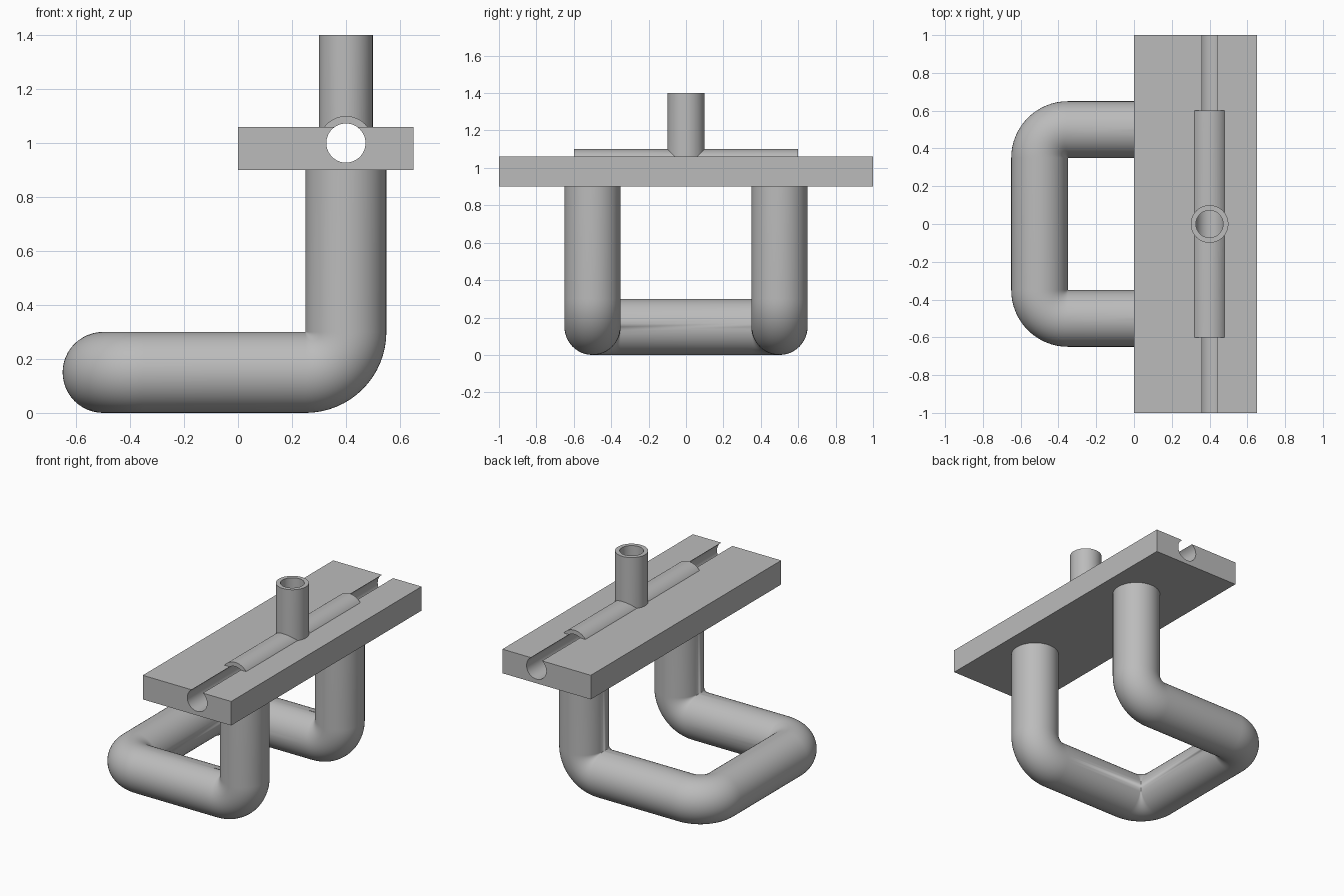
import bpy, bmesh
from math import pi, sin, cos, radians
from mathutils import Vector, Matrix

cube = bpy.data.objects.get("Cube")
if cube:
    bpy.data.objects.remove(cube, do_unlink=True)

# Single grey metal
grey = bpy.data.materials.new("grey_metal")
grey.use_nodes = True
color = (0.5, 0.5, 0.5, 1)
grey.diffuse_color = color
grey.node_tree.nodes["Principled BSDF"].inputs["Base Color"].default_value = color

BORE_X, BORE_Z = 0.4, 1.0
PIPE = 0.15


def make_object(name, bm):
    mesh = bpy.data.meshes.new(name)
    bm.to_mesh(mesh)
    bm.free()
    mesh.materials.append(grey)
    obj = bpy.data.objects.new(name, mesh)
    bpy.context.collection.objects.link(obj)
    return obj


def cylinder(name, radius, length, center, along_y=False):
    bm = bmesh.new()
    turn = Matrix.Rotation(pi / 2, 4, 'X') if along_y else Matrix()
    bmesh.ops.create_cone(bm, cap_ends=True, segments=64, radius1=radius, radius2=radius,
                          depth=length, matrix=Matrix.Translation(center) @ turn)
    return make_object(name, bm)


def activate(obj):
    bpy.ops.object.select_all(action='DESELECT')
    obj.select_set(True)
    bpy.context.view_layer.objects.active = obj


def combine(obj, other, operation):
    activate(obj)
    mod = obj.modifiers.new(operation.lower(), 'BOOLEAN')
    mod.operation, mod.solver, mod.object = operation, 'EXACT', other
    bpy.ops.object.modifier_apply(modifier=mod.name)
    bpy.data.objects.remove(other, do_unlink=True)


def smooth(obj):
    activate(obj)
    bpy.ops.object.shade_smooth_by_angle(angle=radians(30))


# Bent pipe frame: a ring swept through straights and tight elbows
def bent_pipe(name, start, directions, lengths, sides=48, steps=16):
    ring = [Vector((PIPE * cos(2 * pi * i / sides), PIPE * sin(2 * pi * i / sides), 0))
            + Vector(start) for i in range(sides)]
    center = Vector(start)
    rings = [ring]
    for k, length in enumerate(lengths):
        d = Vector(directions[k])
        ring = [p + d * length for p in ring]
        center = center + d * length
        rings.append(ring)
        if k + 1 < len(lengths):
            nxt = Vector(directions[k + 1])
            pivot = center + nxt * PIPE
            for s in range(1, steps + 1):
                rot = Matrix.Rotation(pi / 2 * s / steps, 3, d.cross(nxt))
                rings.append([pivot + rot @ (p - pivot) for p in ring])
            center = pivot + d * PIPE
            ring = rings[-1]
    bm = bmesh.new()
    loops = [[bm.verts.new(p) for p in r] for r in rings]
    for a, b in zip(loops, loops[1:]):
        for i in range(sides):
            j = (i + 1) % sides
            bm.faces.new((a[i], a[j], b[j], b[i]))
    bm.faces.new(loops[0])
    bm.faces.new(loops[-1])
    bmesh.ops.remove_doubles(bm, verts=bm.verts, dist=0.0005)
    bmesh.ops.recalc_face_normals(bm, faces=bm.faces)
    return make_object(name, bm)


leg, foot, back = 0.605, 0.6, 0.7
frame = bent_pipe("pipe_frame", (BORE_X, -0.5, 0.905),
                  [(0, 0, -1), (-1, 0, 0), (0, 1, 0), (1, 0, 0), (0, 0, 1)],
                  [leg, foot, back, foot, leg])
smooth(frame)

# Flat plate with a sleeve and an upright tube joined on
bm = bmesh.new()
bmesh.ops.create_cube(bm, size=1, matrix=Matrix.Translation((0.325, 0, 0.98))
                      @ Matrix.Diagonal((0.65, 2, 0.16, 1)))
plate = make_object("plate_with_sleeve_and_tube", bm)
combine(plate, cylinder("sleeve", 0.1, 1.2, (BORE_X, 0, BORE_Z), True), 'UNION')
combine(plate, cylinder("tube", 0.0995, 0.4, (BORE_X, 0, 1.2)), 'UNION')

# Bores through the plate and down the tube
combine(plate, cylinder("long_bore", 0.0725, 2.4, (BORE_X, 0, BORE_Z), True), 'DIFFERENCE')
combine(plate, cylinder("tube_bore", 0.072, 0.5, (BORE_X, 0, 1.25)), 'DIFFERENCE')
smooth(plate)
